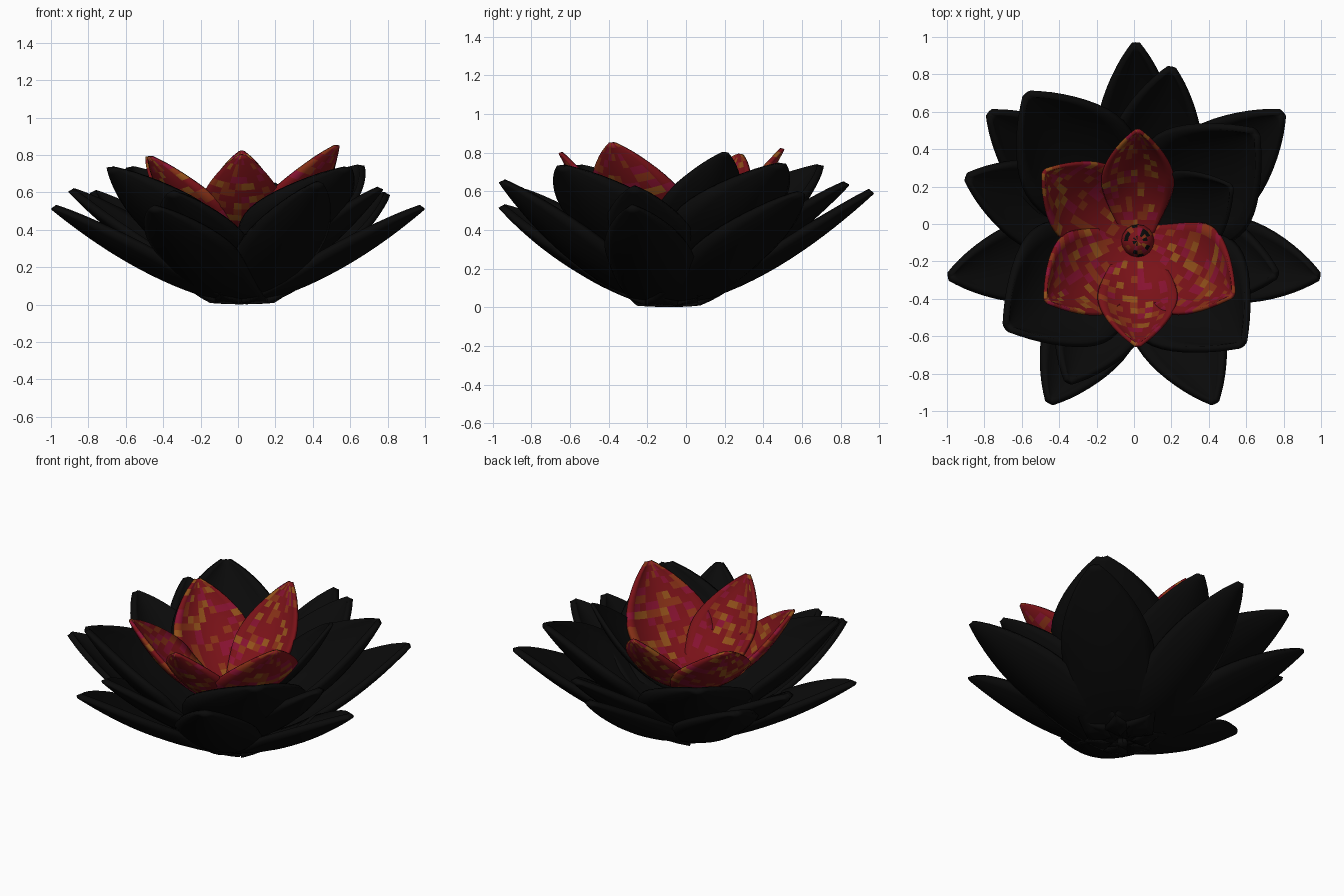
import bpy, math, random
from mathutils import Vector

if "Cube" in bpy.data.objects:
    bpy.data.objects.remove(bpy.data.objects["Cube"])

random.seed(4)
AXIS = Vector((0.02, -0.09, 0))


def mat(name, rgb):
    m = bpy.data.materials.new(name)
    m.diffuse_color = (*rgb, 1)
    m.use_nodes = True
    m.node_tree.nodes["Principled BSDF"].inputs["Base Color"].default_value = m.diffuse_color
    return m


BLACK = [mat("black", (0.003, 0.003, 0.003))]
REDS = [mat("deep_red", (0.19, 0.006, 0.009)), mat("crimson", (0.24, 0.006, 0.03)),
        mat("rust", (0.24, 0.03, 0.008)), mat("amber", (0.28, 0.08, 0.01))]
WEIGHTS = [60, 15, 17, 8]


def width_at(u, foot):
    # foot, full belly, rounded point
    if u < 0.55:
        return foot + (1 - foot) * math.sin(math.pi / 2 * u / 0.55)
    return max(0.06, math.cos(math.pi / 2 * (u - 0.55) / 0.45 * 0.995) ** 0.72)


def petal(name, tip, half, base, ctrl, cup, mats, thick=0.035, foot=0.5, nu=18, nv=10):
    tip = Vector(tip)
    flat = Vector((tip.x, tip.y, 0)) - AXIS
    reach = flat.length
    out = flat.normalized()
    side = Vector((-out.y, out.x, 0))
    up = Vector((0, 0, 1))
    # spine in (radius, height) space
    p0, p2 = Vector(base), Vector((reach, tip.z))
    p1 = Vector((ctrl[0] * reach, ctrl[1]))
    verts, faces = [], []
    for i in range(nu + 1):
        u = 1 - (1 - i / nu) ** 1.3
        p = p0 * (1 - u) ** 2 + p1 * 2 * u * (1 - u) + p2 * u * u
        d = ((p1 - p0) * (1 - u) + (p2 - p1) * u).normalized()
        normal = up * d.x - out * d.y
        w = half * width_at(u, foot)
        lift = cup * w * min(1, 0.1 + 1.8 * u)
        for j in range(nv + 1):
            v = 2 * j / nv - 1
            verts.append(AXIS + out * p.x + up * p.y + side * (w * v)
                         + normal * (lift * v * v))
    row = nv + 1
    for i in range(nu):
        for j in range(nv):
            a = i * row + j
            faces.append((a, a + row, a + row + 1, a + 1))
    me = bpy.data.meshes.new(name)
    me.from_pydata(verts, [], faces)
    ob = bpy.data.objects.new(name, me)
    bpy.context.collection.objects.link(ob)
    for m in mats:
        me.materials.append(m)
    for f in me.polygons:
        f.use_smooth = True
        if len(mats) > 1:
            f.material_index = random.choices(range(4), WEIGHTS)[0]
    s = ob.modifiers.new("thickness", "SOLIDIFY")
    s.thickness = thick
    s.offset = 0
    return ob


# Outer ring: seven low, spreading petals (tip, half width)
outer = [((0.01, 0.96, 0.60), 0.21), ((0.79, 0.59, 0.59), 0.26),
         ((0.985, -0.28, 0.52), 0.22), ((0.43, -0.95, 0.65), 0.24),
         ((-0.45, -0.95, 0.52), 0.24), ((-0.985, -0.28, 0.52), 0.22),
         ((-0.77, 0.59, 0.60), 0.24)]
for i, (t, w) in enumerate(outer):
    petal(f"outer_petal_{i}", t, w, (0.03, 0.019), (0.48, 0.10), 0.38, BLACK, foot=0.72)

# Second ring: slightly steeper petals filling gaps
second = [((0.20, 0.83, 0.64), 0.24), ((-0.89, 0.25, 0.61), 0.24),
          ((0.76, -0.27, 0.62), 0.24), ((-0.35, -0.84, 0.60), 0.24)]
for i, (t, w) in enumerate(second):
    petal(f"second_petal_{i}", t, w, (0.03, 0.07), (0.49, 0.16), 0.36, BLACK)

# Middle ring: broad, cupped black petals
middle = [((-0.57, 0.69, 0.73), 0.32), ((-0.68, -0.55, 0.73), 0.35),
          ((0.58, -0.64, 0.73), 0.35), ((0.65, 0.49, 0.74), 0.34)]
for i, (t, w) in enumerate(middle):
    petal(f"middle_petal_{i}", t, w, (0.03, 0.13), (0.60, 0.24), 0.45, BLACK)

# Inner cup: five red petals and one black one
inner = [((0.02, 0.50, 0.82), 0.19), ((-0.48, 0.28, 0.79), 0.23),
         ((-0.47, -0.41, 0.79), 0.24), ((0.02, -0.65, 0.80), 0.21),
         ((0.53, -0.38, 0.85), 0.26)]
for i, (t, w) in enumerate(inner):
    petal(f"inner_red_petal_{i}", t, w, (0.02, 0.33), (0.62, 0.37), 0.35, REDS, 0.02, 0.4)
petal("inner_black_petal", (0.52, 0.20, 0.80), 0.23, (0.02, 0.31), (0.62, 0.35), 0.35,
      BLACK, 0.02, 0.4)

# Small bud at the heart
bpy.ops.mesh.primitive_uv_sphere_add(segments=16, ring_count=10, radius=0.09,
                                     location=(AXIS.x, AXIS.y, 0.335))
bud = bpy.context.object
bud.name = "centre_bud"
for m in REDS + BLACK:
    bud.data.materials.append(m)
for f in bud.data.polygons:
    f.use_smooth = True
    f.material_index = random.choices(range(5), [50, 10, 10, 5, 25])[0]
